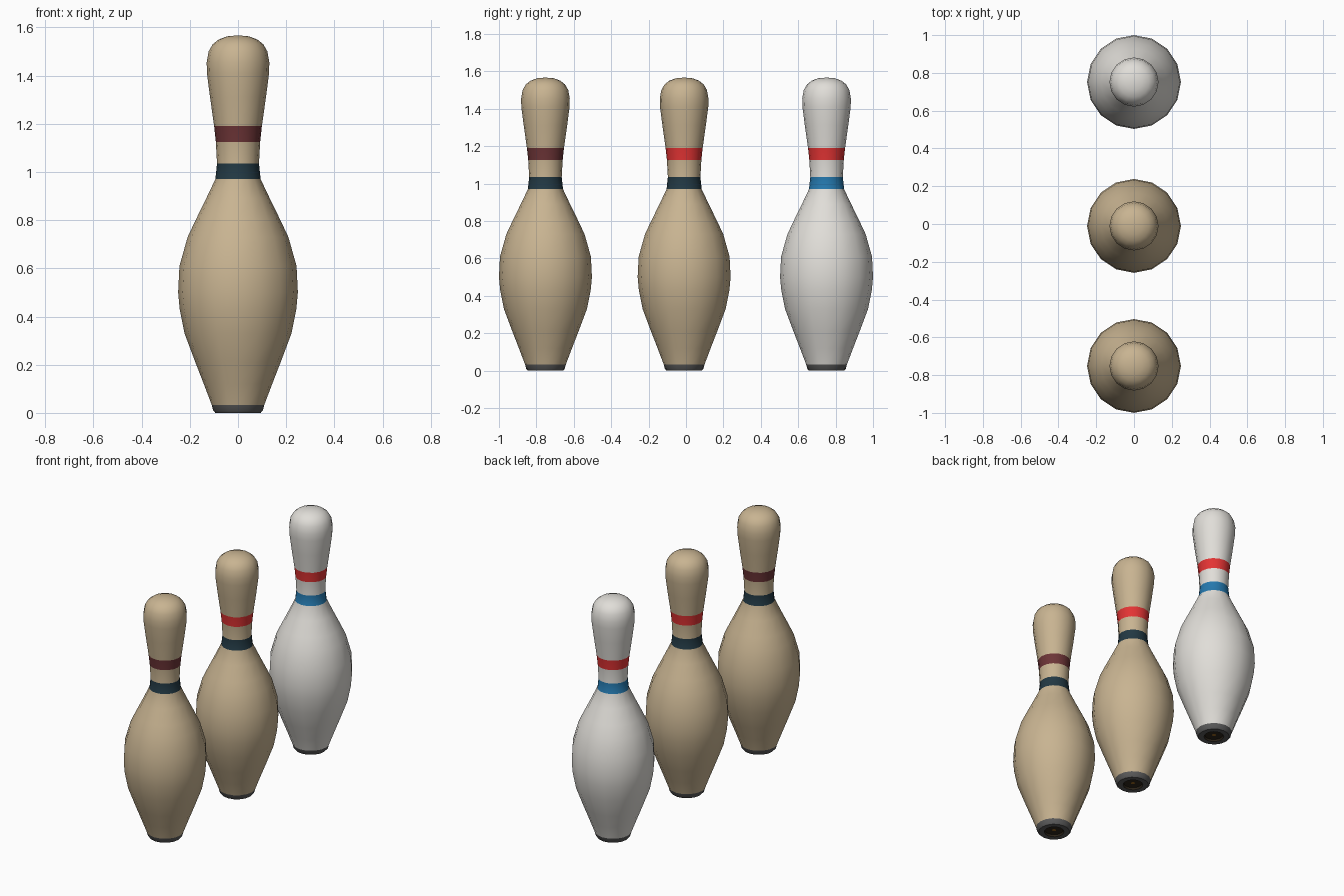
import bpy, bmesh, math

if "Cube" in bpy.data.objects:
    bpy.data.objects.remove(bpy.data.objects["Cube"])

SIDES = 16

def material(name, r, g, b):
    m = bpy.data.materials.new(name)
    m.diffuse_color = (r, g, b, 1)
    m.use_nodes = True
    m.node_tree.nodes["Principled BSDF"].inputs["Base Color"].default_value = m.diffuse_color
    return m

cream = material("aged_cream", .58, .455, .285)
white = material("clean_white", .75, .73, .69)
red = material("bright_red", .77, .034, .034)
maroon = material("faded_red", .15, .034, .037)
navy = material("dark_blue", .016, .04, .056)
blue = material("bright_blue", .018, .188, .42)
grey = material("base_grey", .105, .105, .105)
brown = material("socket_brown", .026, .018, .010)
gold = material("brass", .305, .127, .013)

# (radius, height) from the socket under the base up to the crown
PROFILE = [
    (0, .012), (.013, .012), (.055, .012), (.06, 0), (.094, 0), (.103, .010), (.109, .033),
    (.142, .12), (.177, .21), (.222, .33), (.242, .43), (.2485, .50),
    (.243, .61), (.209, .73), (.176, .80), (.132, .89), (.094, .97),
    (.087, 1.035), (.092, 1.125), (.099, 1.19), (.116, 1.31),
    (.129, 1.41), (.130, 1.455), (.122, 1.50), (.105, 1.53),
    (.080, 1.55), (.045, 1.563), (0, 1.567)]


def slot(i):
    """Colour slot of the strip between profile points i and i + 1."""
    z = (PROFILE[i][1] + PROFILE[i + 1][1]) / 2
    if i == 0:
        return 5                      # brass centre
    if i <= 2:
        return 4                      # socket
    if z < .033:
        return 3                      # base ring
    if .97 < z < 1.035:
        return 2                      # lower stripe
    if 1.125 < z < 1.19:
        return 1                      # upper stripe
    return 0


def pin(name, y, body, upper, lower):
    bm = bmesh.new()
    rings = []
    for r, z in PROFILE:
        n = SIDES if r else 1
        rings.append([bm.verts.new((r * math.cos(2 * math.pi * k / SIDES),
                                    r * math.sin(2 * math.pi * k / SIDES), z))
                      for k in range(n)])
    for i, (a, b) in enumerate(zip(rings, rings[1:])):
        for k in range(SIDES):
            j = (k + 1) % SIDES
            if len(a) == 1:
                vs = [a[0], b[j], b[k]]
            elif len(b) == 1:
                vs = [a[k], a[j], b[0]]
            else:
                vs = [a[k], a[j], b[j], b[k]]
            f = bm.faces.new(vs)
            f.material_index = slot(i)
    bmesh.ops.recalc_face_normals(bm, faces=bm.faces)
    me = bpy.data.meshes.new(name)
    bm.to_mesh(me)
    bm.free()
    for m in (body, upper, lower, grey, brown, gold):
        me.materials.append(m)
    ob = bpy.data.objects.new(name, me)
    ob.location.y = y
    bpy.context.collection.objects.link(ob)
    bpy.ops.object.select_all(action='DESELECT')
    ob.select_set(True)
    bpy.context.view_layer.objects.active = ob
    bpy.ops.object.shade_smooth_by_angle(angle=math.radians(40))


# Three pins in a row, from worn to clean
pin("worn_pin", -.7515, cream, maroon, navy)
pin("used_pin", -.01, cream, red, navy)
pin("clean_pin", .7515, white, red, blue)
